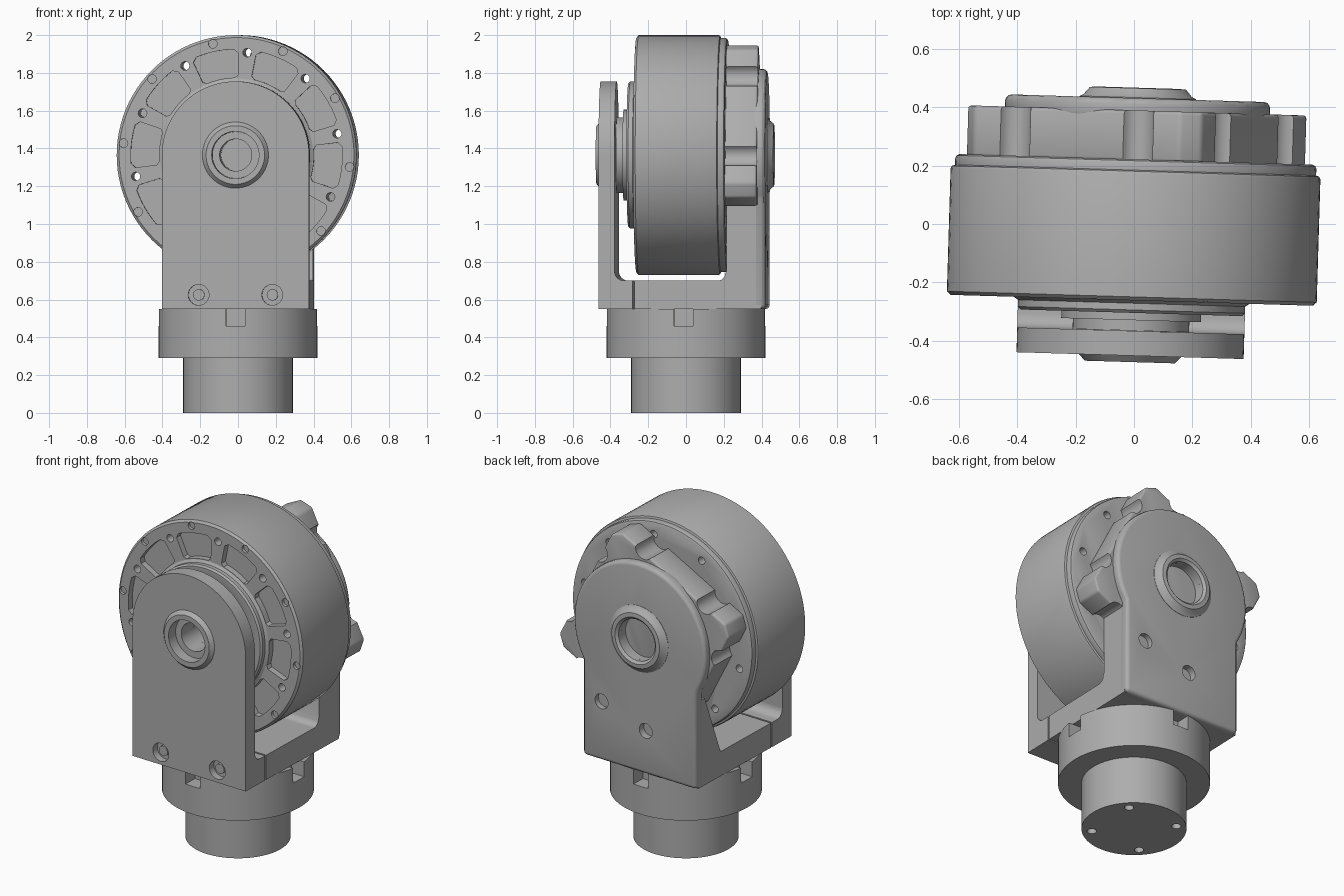
import bpy, bmesh
from math import sin, cos, pi, radians

cube = bpy.data.objects.get("Cube")
if cube:
    bpy.data.objects.remove(cube, do_unlink=True)

TURN = -0.03      # small yaw of the whole joint
HUB = 1.365       # height of the drum axis

grey = bpy.data.materials.new("machined grey")
grey.use_nodes = True
grey.diffuse_color = (0.42, 0.42, 0.42, 1)
grey.node_tree.nodes["Principled BSDF"].inputs["Base Color"].default_value = (0.42, 0.42, 0.42, 1)


def place(axis, a, b, t):
    return {"x": (t, a, b), "y": (a, t, b), "z": (a, b, t)}[axis]


def prism(bm, pts, lo, hi, axis="y"):
    """Extrude a closed outline along an axis."""
    bottom = [bm.verts.new(place(axis, a, b, lo)) for a, b in pts]
    top = [bm.verts.new(place(axis, a, b, hi)) for a, b in pts]
    bm.faces.new(bottom)
    bm.faces.new(top[::-1])
    n = len(pts)
    for i in range(n):
        j = (i + 1) % n
        bm.faces.new((bottom[i], bottom[j], top[j], top[i]))
    return bm


def lathe(bm, profile, axis="y", height=0, ring=False, n=96):
    """Turn (radius, position) points about an axis; ring closes the section."""
    loops = [[bm.verts.new(place(axis, r * cos(2 * pi * i / n),
                                 height + r * sin(2 * pi * i / n), t))
              for i in range(n)] for r, t in profile]
    pairs = list(zip(loops, loops[1:]))
    if ring:
        pairs.append((loops[-1], loops[0]))
    else:
        bm.faces.new(loops[0])
        bm.faces.new(loops[-1][::-1])
    for p, q in pairs:
        for i in range(n):
            j = (i + 1) % n
            bm.faces.new((p[i], p[j], q[j], q[i]))
    return bm


def arc(r, start, end, steps, ca=0, cb=0):
    return [(ca + r * cos(radians(start + (end - start) * i / steps)),
             cb + r * sin(radians(start + (end - start) * i / steps)))
            for i in range(steps + 1)]


def disc(r, ca, cb, n=24):
    return arc(r, 0, 360, n, ca, cb)[:-1]


def polar(r, angle):
    return r * cos(radians(angle)), HUB + r * sin(radians(angle))


def box(a0, a1, b0, b1):
    return [(a0, b0), (a1, b0), (a1, b1), (a0, b1)]


def to_object(name, bm):
    bmesh.ops.recalc_face_normals(bm, faces=bm.faces)
    mesh = bpy.data.meshes.new(name)
    bm.to_mesh(mesh)
    bm.free()
    obj = bpy.data.objects.new(name, mesh)
    bpy.context.scene.collection.objects.link(obj)
    return obj


def part(name, bm, cut=None, bevel=0):
    """Finish a part: soften edges, drill it, shade it and yaw it."""
    obj = to_object(name, bm)
    cutter = None
    if bevel:
        mod = obj.modifiers.new("soften", "BEVEL")
        mod.width, mod.segments = bevel, 3
        mod.limit_method, mod.angle_limit = "ANGLE", radians(40)
    if cut:
        cutter = to_object(name + "_cutter", cut)
        cutter.hide_render = True
        mod = obj.modifiers.new("drill", "BOOLEAN")
        mod.operation, mod.solver, mod.object = "DIFFERENCE", "EXACT", cutter
    if obj.modifiers:
        bpy.context.view_layer.update()
        graph = bpy.context.evaluated_depsgraph_get()
        mesh = bpy.data.meshes.new_from_object(obj.evaluated_get(graph))
        obj.modifiers.clear()
        obj.data = mesh
    if cutter:
        bpy.data.objects.remove(cutter, do_unlink=True)
    obj.data.materials.clear()
    obj.data.materials.append(grey)
    obj.rotation_euler.z = TURN
    bpy.ops.object.select_all(action="DESELECT")
    obj.select_set(True)
    bpy.context.view_layer.objects.active = obj
    bpy.ops.object.shade_smooth_by_angle(angle=radians(30))
    return obj


new = bmesh.new

# Stepped foot with four key slots and four bottom holes
cut = new()
for k in range(4):
    c, s = cos(k * pi / 2), sin(k * pi / 2)
    slot = [(a * c - b * s, a * s + b * c) for a, b in box(0.33, 0.5, -0.05, 0.05)]
    prism(cut, slot, 0.46, 0.6, "z")
    a = pi / 4 + k * pi / 2
    prism(cut, disc(0.026, 0.235 * cos(a), 0.235 * sin(a)), -0.05, 0.06, "z")
part("foot", lathe(new(), [(0.29, 0), (0.29, 0.29), (0.42, 0.29), (0.42, 0.55)], "z"), cut)

# Yoke floor, in two blocks with a thin joint between them
part("yoke_floor", prism(new(), box(-0.39, 0.39, -0.262, 0.41), 0.55, 0.7, "z"))
fillet = arc(0.05, 180, 270, 6, -0.317, 0.75)
part("front_plate_toe", prism(new(), fillet + [(-0.272, 0.7), (-0.272, 0.55),
                                               (-0.38, 0.55), (-0.38, 0.75)], -0.39, 0.39, "x"))

# Front plate with a round top, bearing hole and counterbored bolts
cut = prism(new(), disc(0.125, 0, HUB, 64), -0.6, -0.3)
for x in (-0.195, 0.195):
    prism(cut, disc(0.055, x, 0.625), -0.5, -0.41)
arch = [(0.39, 0.55)] + arc(0.39, 0, 180, 48, 0, HUB) + [(-0.39, 0.55)]
part("front_plate", prism(new(), arch, -0.452, -0.367), cut)
for x in (-0.195, 0.195):
    bolt = new()
    lathe(bolt, [(0.03, -0.43), (0.03, -0.4)], height=0.625, n=24)
    bmesh.ops.translate(bolt, vec=(x, 0, 0), verts=bolt.verts)
    part("front_bolt", bolt)
part("front_bearing_rim", lathe(new(), [(0.125, -0.44), (0.175, -0.44), (0.175, -0.452),
                                        (0.155, -0.474), (0.125, -0.474)], height=HUB, ring=True))

# Motor drum with ten pockets, rim screws and through holes
cut = prism(new(), disc(0.085, 0, HUB, 48), -0.6, -0.15)
for k in range(10):
    mid = 102 + 36 * k
    outline = [polar(0.425, mid - 13), polar(0.54, mid - 13)]
    outline += [polar(0.56, mid - 10.5 + 3.5 * i) for i in range(7)]
    outline += [polar(0.54, mid + 13), polar(0.425, mid + 13)]
    outline += [polar(0.41, mid + 10.5 - 3.5 * i) for i in range(7)]
    prism(cut, outline, -0.35, -0.225)
    prism(cut, disc(0.023, *polar(0.602, mid), 16), -0.35, -0.245)
    prism(cut, disc(0.023, *polar(0.545, mid + 18), 16), -0.35, 0.35)
part("drum", lathe(new(), [(0.3, -0.295), (0.32, -0.305), (0.38, -0.305), (0.39, -0.295),
                           (0.39, -0.272), (0.405, -0.262), (0.622, -0.262), (0.635, -0.25),
                           (0.635, 0.172), (0.631, 0.181), (0.62, 0.185), (0.62, 0.208),
                           (0.616, 0.217), (0.606, 0.222)], height=HUB), cut)
part("front_shaft", lathe(new(), [(0.085, -0.28), (0.24, -0.28), (0.24, -0.33), (0.2, -0.33),
                                  (0.2, -0.366), (0.124, -0.366), (0.124, -0.41),
                                  (0.085, -0.41)], height=HUB, ring=True))

# Four-armed carrier behind the drum, scalloped beside each arm
plan, cut = [], new()
for k in range(4):
    arm = radians(-18 + 90 * k)

    def turned(u, v):
        return u * cos(arm) - v * sin(arm), HUB + u * sin(arm) + v * cos(arm)
    plan += [turned(0.6, -0.04), turned(0.6, 0.04)]
    for v in (-0.165, 0.165):
        prism(cut, disc(0.06, *turned(0.5, v)), 0.15, 0.45)
part("carrier", prism(new(), plan, 0.215, 0.39), cut, 0.012)
part("rear_shaft", lathe(new(), [(0.2, 0.2), (0.2, 0.375), (0.12, 0.375), (0.12, 0.38)],
                         height=HUB))

# Rear plate: round head on a straight stem, with bearing hole and two bolt holes
cut = prism(new(), disc(0.125, 0, HUB, 64), 0.3, 0.6)
for x, z in ((0.26, 0.91), (-0.045, 0.815)):
    prism(cut, disc(0.045, x, z), 0.39, 0.6)
head = [(0.39, 0.55)] + arc(0.455, -31, 211, 72, 0, HUB) + [(-0.39, 0.55)]
part("rear_plate", prism(new(), head, 0.36, 0.432), cut, 0.022)
part("rear_bearing_rim", lathe(new(), [(0.125, 0.42), (0.2, 0.42), (0.2, 0.434), (0.185, 0.442),
                                       (0.165, 0.466), (0.14, 0.468), (0.125, 0.455)],
                               height=HUB, ring=True))

# Solid post on one side of the rear plate, thin gusset on the other
foot_curve = arc(0.04, 270, 360, 6, 0.18, 0.74)
part("rear_post", prism(new(), foot_curve + [(0.225, 0.75), (0.225, 1.1), (0.4, 1.1),
                                             (0.4, 0.56), (0.18, 0.56)], 0.1, 0.39, "x"))
part("rear_gusset", prism(new(), [(0.2, 0.69), (0.38, 0.69), (0.38, 1.08), (0.35, 1.08)],
                          -0.39, -0.33, "x"))
